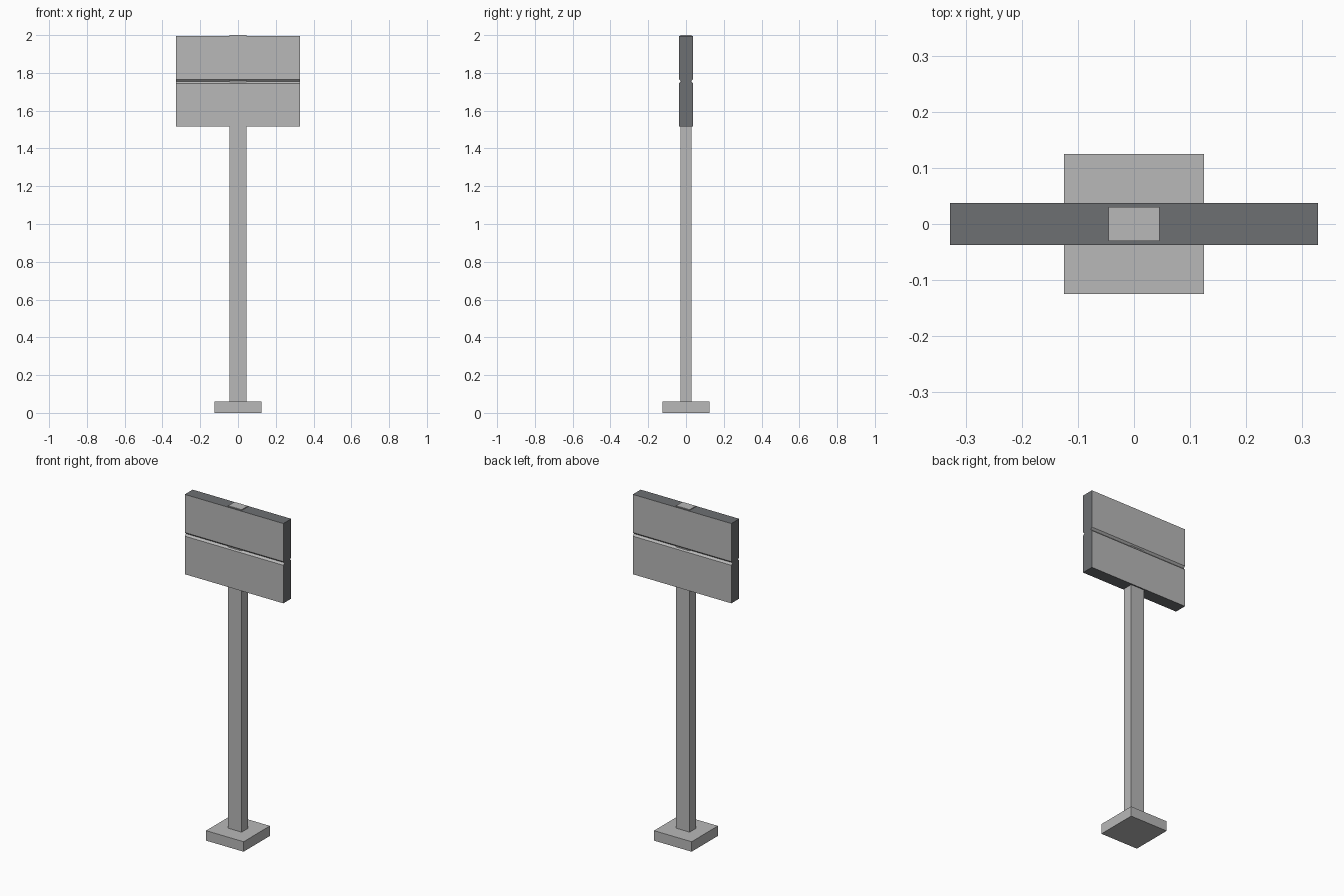
import bpy, bmesh
from mathutils import Vector

cube = bpy.data.objects.get("Cube")
if cube:
    bpy.data.objects.remove(cube, do_unlink=True)


def material(name, color):
    m = bpy.data.materials.new(name)
    m.use_nodes = True
    m.diffuse_color = color
    m.node_tree.nodes["Principled BSDF"].inputs["Base Color"].default_value = color
    return m


light = material("light grey", (0.48, 0.48, 0.48, 1))
dark = material("dark grey", (0.155, 0.16, 0.17, 1))


def finish(name, bm, mats):
    bmesh.ops.recalc_face_normals(bm, faces=bm.faces)
    mesh = bpy.data.meshes.new(name)
    bm.to_mesh(mesh)
    bm.free()
    for m in mats:
        mesh.materials.append(m)
    obj = bpy.data.objects.new(name, mesh)
    bpy.context.collection.objects.link(obj)
    return obj


def box(name, half_x, half_y, z0, z1):
    bm = bmesh.new()
    bmesh.ops.create_cube(bm, size=1)
    for v in bm.verts:
        v.co = Vector((v.co.x * 2 * half_x, v.co.y * 2 * half_y,
                       z0 + (v.co.z + 0.5) * (z1 - z0)))
    finish(name, bm, [light])


def sign_panel(name, seam, outer):
    """Board whose long edges slope in towards the seam."""
    w, d, slope = 0.328, 0.0375, 0.011
    lip = seam + (slope if outer > seam else -slope)
    profile = [(-d, outer), (d, outer), (d, lip), (d - slope, seam),
               (slope - d, seam), (-d, lip)]
    bm = bmesh.new()
    face = bm.faces.new([bm.verts.new((-w, y, z)) for y, z in profile])
    ext = bmesh.ops.extrude_face_region(bm, geom=[face])
    verts = [g for g in ext["geom"] if isinstance(g, bmesh.types.BMVert)]
    bmesh.ops.translate(bm, vec=(2 * w, 0, 0), verts=verts)
    bm.normal_update()
    # Front and back are light, the rim is dark
    for f in bm.faces:
        f.material_index = 0 if abs(f.normal.y) > 0.5 else 1
    finish(name, bm, [light, dark])


# Foot and post
box("base", 0.125, 0.125, 0, 0.06)
box("post", 0.045, 0.03, 0.06, 2.0)

# Two boards meeting at a grooved seam
sign_panel("lower_panel", 1.755, 1.515)
sign_panel("upper_panel", 1.755, 1.995)
